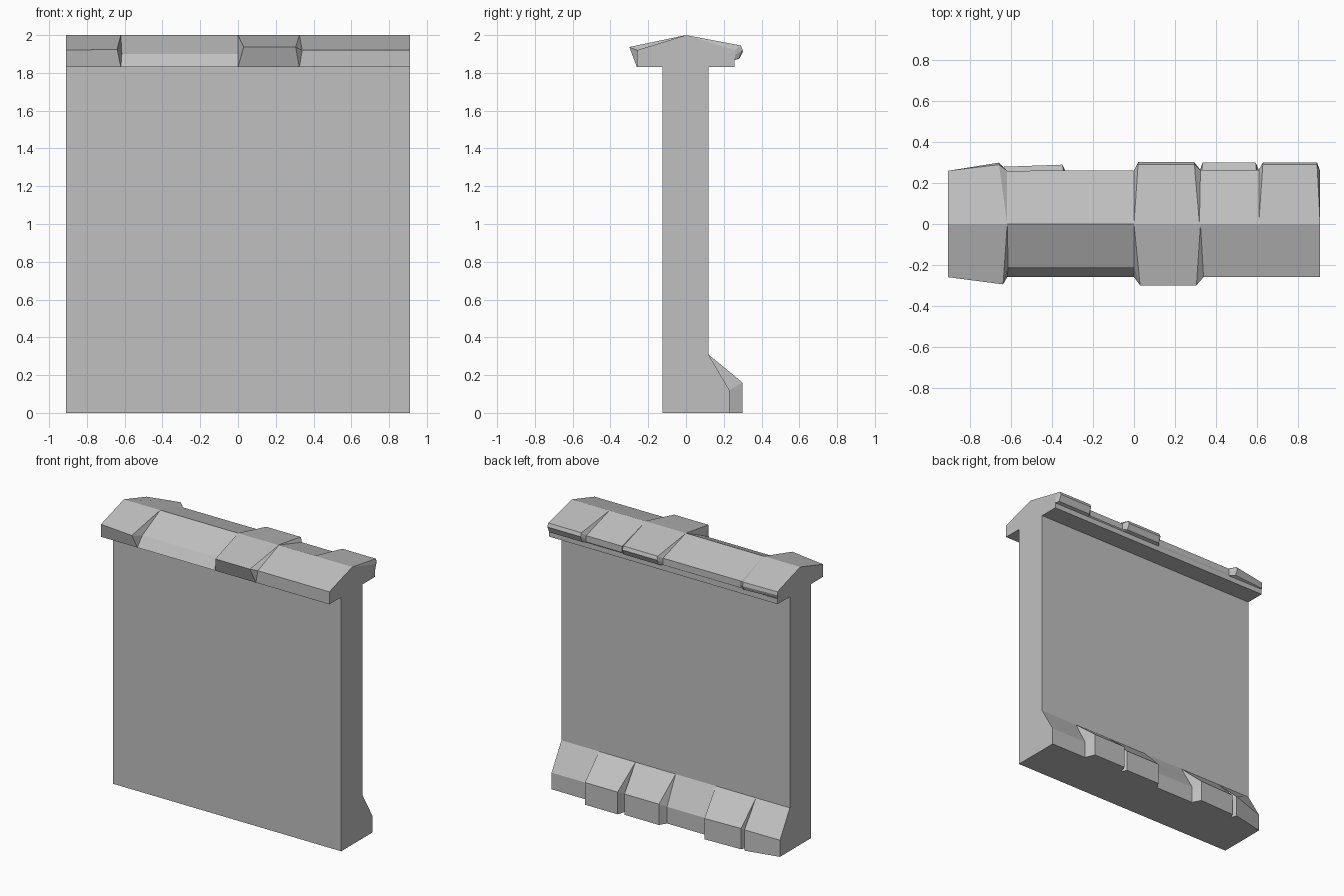
import bpy
import bmesh

cube = bpy.data.objects.get("Cube")
if cube:
    bpy.data.objects.remove(cube, do_unlink=True)

stone = bpy.data.materials.new("grey_stone")
stone.use_nodes = True
grey = (0.53, 0.53, 0.53, 1)
stone.diffuse_color = grey
stone.node_tree.nodes["Principled BSDF"].inputs["Base Color"].default_value = grey

HALF = 0.91      # half the wall length
FRONT, BACK = -0.125, 0.118
CAP_Z = 1.83     # underside of the coping


def finish(name, bm):
    """Weld, triangulate and store a mesh as a flat-shaded object."""
    bmesh.ops.remove_doubles(bm, verts=bm.verts, dist=0.0005)
    bmesh.ops.recalc_face_normals(bm, faces=bm.faces)
    mesh = bpy.data.meshes.new(name)
    bm.to_mesh(mesh)
    bm.free()
    mesh.materials.append(stone)
    bpy.context.collection.objects.link(bpy.data.objects.new(name, mesh))


def loft(bm, rings, closed):
    """Skin neighbouring cross-sections and close both ends."""
    rows = [[bm.verts.new(p) for p in ring] for ring in rings]
    count = len(rows[0])
    for a, b in zip(rows, rows[1:]):
        for i in range(count if closed else count - 1):
            j = (i + 1) % count
            bm.faces.new((a[i], a[j], b[j], b[i]))
    bm.faces.new(rows[0])
    bm.faces.new(rows[-1])


# Wall slab
bm = bmesh.new()
bmesh.ops.create_cube(bm, size=1)
for v in bm.verts:
    v.co.x *= 2 * HALF
    v.co.y = FRONT if v.co.y < 0 else BACK
    v.co.z = CAP_Z if v.co.z > 0 else 0
finish("wall", bm)

# Coping: stations hold ridge x, eave x, eave y, eave z
front_edge = [
    (-HALF, -HALF, -0.26, 1.92), (-0.62, -0.64, -0.295, 1.925),
    (-0.62, -0.615, -0.21, 1.90), (0, 0, -0.21, 1.90),
    (0, 0.03, -0.30, 1.937), (0.325, 0.305, -0.30, 1.937),
    (0.325, 0.34, -0.26, 1.92), (HALF, HALF, -0.26, 1.92),
]
back_edge = [
    (-HALF, -HALF, 0.26, 1.92), (-0.62, -0.66, 0.29, 1.935),
    (-0.62, -0.62, 0.26, 1.92), (0, 0, 0.262, 1.92),
    (0, 0.02, 0.292, 1.94), (0.32, 0.295, 0.292, 1.94),
    (0.32, 0.325, 0.264, 1.92), (0.61, 0.61, 0.264, 1.92),
    (0.61, 0.63, 0.29, 1.945), (HALF, 0.895, 0.29, 1.945),
    (HALF, HALF, 0.26, 1.92),
]
bm = bmesh.new()
loft(bm, [[(r, 0, 2), (e, y, z), (r, -0.26, CAP_Z), (r, 0, CAP_Z)]
          for r, e, y, z in front_edge], False)
loft(bm, [[(r, 0, 2), (e, y, z), (e, y + (y > 0.28) * 0.01, z - 0.025),
           (e, y - (y > 0.28) * 0.01, 1.875), (r, 0.257, 1.868),
           (r, 0.257, CAP_Z), (r, 0, CAP_Z)]
          for r, e, y, z in back_edge], False)
finish("coping", bm)

# Sloped stone footing along the back: top x, toe x, toe y, toe z
footing = [
    (-HALF, -HALF, 0.23, 0.12), (-0.64, -0.665, 0.285, 0.15),
    (-0.64, -0.65, 0.235, 0.12), (-0.64, -0.635, 0.28, 0.15),
    (-0.32, -0.35, 0.29, 0.15), (-0.32, -0.32, 0.23, 0.12),
    (0, -0.01, 0.23, 0.12), (0, 0.02, 0.28, 0.15),
    (0.32, 0.295, 0.28, 0.15), (0.32, 0.315, 0.24, 0.13),
    (0.32, 0.335, 0.30, 0.16), (0.61, 0.595, 0.30, 0.16),
    (0.61, 0.625, 0.23, 0.12), (HALF, HALF, 0.23, 0.12),
]
bm = bmesh.new()
loft(bm, [[(t, BACK, 0.31), (e, y, z), (e, y, 0), (t, BACK, 0)]
          for t, e, y, z in footing], True)
finish("footing", bm)
